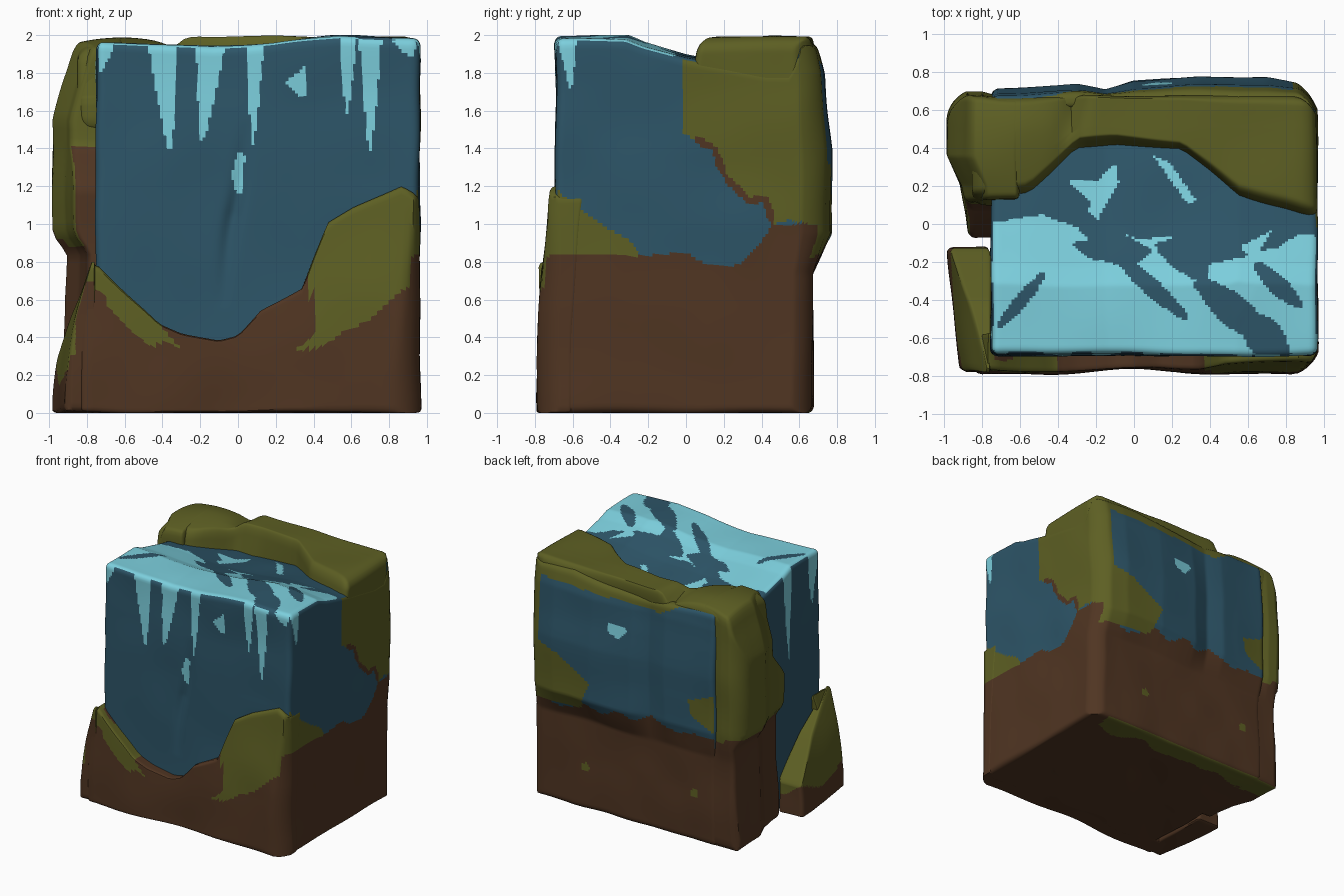
import bpy
import bmesh
import math
from mathutils import Vector, noise

default_cube = bpy.data.objects.get("Cube")
if default_cube:
    bpy.data.objects.remove(default_cube, do_unlink=True)

WATER, FOAM, MOSS, SOIL = range(4)


def make_material(name, red, green, blue):
    linear = [((c / 255 + 0.055) / 1.055) ** 2.4 for c in (red, green, blue)]
    material = bpy.data.materials.new(name)
    material.use_nodes = True
    material.diffuse_color = (*linear, 1)
    material.node_tree.nodes["Principled BSDF"].inputs["Base Color"].default_value = (*linear, 1)
    return material


materials = [make_material("deep water blue", 45, 85, 104),
             make_material("pale foam blue", 124, 207, 221),
             make_material("moss green", 93, 95, 35),
             make_material("soil brown", 80, 53, 34)]


def lerp(points, t):
    """Piecewise linear profile."""
    if t <= points[0][0]:
        return points[0][1]
    for (a, start), (b, end) in zip(points, points[1:]):
        if t <= b:
            return start + (end - start) * (t - a) / (b - a)
    return points[-1][1]


def inside(outline, x, y):
    """Even-odd test of a point against an outline."""
    result = False
    for (ax, ay), (bx, by) in zip(outline, outline[1:] + outline[:1]):
        if (ay > y) != (by > y) and x < ax + (bx - ax) * (y - ay) / (by - ay):
            result = not result
    return result


def near(start, end, width, x, y):
    """Tapered brush stroke between two points."""
    a, b, p = Vector(start), Vector(end), Vector((x, y))
    along = max(0, min(1, (p - a).dot(b - a) / max((b - a).length_squared, 1e-6)))
    return (p - a.lerp(b, along)).length < width * (0.5 + math.sin(along * math.pi) / 2)


def drip(top, tip, tip_z, half_width, across, z):
    """Icicle-shaped mark that hangs from the upper edge."""
    t = (z - tip_z) / (1.98 - tip_z)
    return t > 0 and abs(across - tip - (top - tip) * t) < half_width * t ** 0.7


def round_plan(p):
    """Soften the four upright corners of the whole block."""
    core = Vector((max(-.81, min(.8, p.x)), max(-.62, min(.51, p.y)), p.z))
    offset = p - core
    if offset.x and offset.y and offset.length > .17:
        p = core + offset.normalized() * .17
    return p


def round_mound(p):
    """Dome the left mound of the ridge, shared with the column below it."""
    fall = ((p.x + .62) / .4) ** 2 + ((p.y - .42) / .4) ** 2
    p.z -= .1 * min(1.2, fall) * max(0, p.z - 1.6) / .4 * lerp([(-.4, 1), (-.3, 0)], p.x)
    return p


def side_of(normal):
    axis = max(range(3), key=lambda i: abs(normal[i]))
    return (("left", "right"), ("front", "back"), ("under", "top"))[axis][normal[axis] > 0]


def make_part(name, low, high, radius, cuts, shape, paint):
    """Rounded box, reshaped and painted by rules."""
    low, high = Vector(low), Vector(high)
    bm = bmesh.new()
    bmesh.ops.create_cube(bm, size=1)
    bmesh.ops.subdivide_edges(bm, edges=bm.edges[:], cuts=cuts, use_grid_fill=True)
    for v in bm.verts:
        p = Vector(low[i] + (v.co[i] + 0.5) * (high[i] - low[i]) for i in range(3))
        core = Vector(max(low[i] + radius, min(high[i] - radius, p[i])) for i in range(3))
        p = shape(core + (p - core).normalized() * radius)
        p += noise.noise_vector(p * 2.6) * 0.014
        v.co = (p.x, p.y, max(0, min(2, p.z)))
    bm.normal_update()
    for face in bm.faces:
        face.material_index = paint(face.calc_center_median(), side_of(face.normal))
    mesh = bpy.data.meshes.new(name)
    bm.to_mesh(mesh)
    bm.free()
    for material in materials:
        mesh.materials.append(material)
    obj = bpy.data.objects.new(name, mesh)
    bpy.context.collection.objects.link(obj)
    bpy.ops.object.select_all(action="DESELECT")
    obj.select_set(True)
    bpy.context.view_layer.objects.active = obj
    bpy.ops.object.shade_smooth_by_angle(angle=math.radians(40))


# Water block: sunken pool on top, bulging back
pool_height = [(-.32, 1.97), (-.22, 1.93), (0, 1.87), (.4, 1.79), (.52, 1.79), (.6, 1.93)]
lip_height = [(-.75, 0), (-.15, -.03), (.2, -.01), (.55, .03), (.95, .01)]
bulge_across = [(-.9, .03), (-.5, .05), (-.3, .06), (-.15, .03), (0, .08), (.35, .11), (.7, .1), (.95, .05)]
bulge_up = [(.74, 0), (.95, 1), (1.4, .95), (1.8, .6), (1.95, .2)]


def shape_water(p):
    p = round_plan(p)
    p.z *= (lerp(pool_height, p.y) + lerp(lip_height, p.x)) / 1.97
    if p.y > 0:
        p.y += p.y / .67 * lerp(bulge_across, p.x) * lerp(bulge_up, p.z)
    elif p.y < -.6:
        fold = p.x + .08 - (p.z - .6) * .13
        p.y += .03 * math.exp(-(fold / .04) ** 2) * max(0, 1 - abs(p.z - 1.05) / .5)
    return p


foam_sheet = [(-.8, 0), (-.48, .05), (-.3, -.02), (-.23, -.08), (-.33, -.1), (-.24, -.18), (-.14, -.2), (-.02, -.24),
              (.1, -.14), (-.06, -.05), (.03, -.08), (.24, -.06), (.1, -.11), (.25, -.24), (.38, -.3), (.4, -.21),
              (.6, -.17), (.56, -.12), (.73, -.03), (.66, -.14), (.75, -.13), (.87, -.05), (1, -.07), (1, -.8), (-.8, -.8)]
foam_islands = [[(-.35, .23), (-.2, .22), (-.1, .32), (-.08, .22), (-.15, .1), (-.19, .02), (-.24, .06), (-.23, .12)],
                [(.1, .36), (.18, .33), (.33, .12), (.28, .11)]]
pool_strokes = [((-.7, -.53), (-.48, -.27), .035), ((-.08, -.18), (.26, -.48), .045),
                ((.36, -.32), (.7, -.6), .085), ((.6, -.5), (.78, -.7), .1),
                ((.65, -.22), (.86, -.42), .05), ((.14, -.14), (.4, -.31), .035)]
front_drips = [(-.4, -.36, 1.38, .08), (-.14, -.19, 1.43, .08), (.09, .08, 1.42, .05),
               (.58, .58, 1.57, .045), (.7, .7, 1.38, .06), (-.74, -.74, 1.8, .1), (.87, .92, 1.88, .07)]
front_spots = [[(.25, 1.75), (.36, 1.84), (.37, 1.68), (.33, 1.67)],
               [(-.04, 1.26), (0, 1.37), (.04, 1.37), (.02, 1.16), (-.01, 1.17)]]
side_moss = [(-.02, 2), (-.02, 1.48), (.15, 1.4), (.2, 1.28), (.33, 1.12), (.4, 1.16), (.46, 1), (.55, 1.02),
             (.9, .95), (.9, 2)]
side_bank = [(-.8, .84), (-.25, .83), (-.28, .9), (-.45, 1), (-.6, 1.1), (-.7, 1.2), (-.8, 1.2)]
side_soil = [(-.8, .84), (-.25, .83), (0, .85), (.1, .79), (.28, .78), (.38, .88), (.46, 1), (.9, 1), (.9, 0), (-.8, 0)]
soil_rim = [(.05, 1.45), (.15, 1.4), (.2, 1.26), (.33, 1.12), (.42, 1.14), (.46, 1)]
back_moss = [[(1, 1.38), (.65, 1.28), (.35, 1.1), (.45, .86), (1, .82)],
             [(-.52, 1.18), (-.55, 1.05), (-.8, .93), (-.8, 1.28)]]
back_rim = [(-.7, 1.94), (-.4, 1.9), (-.25, 1.82), (.9, 1.86)]
back_foam = [(.2, 1.64), (.02, 1.62), (.1, 1.53), (.19, 1.55)]


def paint_water(p, side):
    x, y, z = p
    if side == "top":
        if y > .55:
            return MOSS if z > lerp(back_rim, x) else WATER
        foam = inside(foam_sheet, x, y) and not any(near(*s, x, y) for s in pool_strokes)
        return FOAM if foam or any(inside(o, x, y) for o in foam_islands) else WATER
    if side == "front":
        foam = any(drip(*d, x, z) for d in front_drips) or any(inside(o, x, z) for o in front_spots)
        return FOAM if foam else WATER
    if side == "left":
        return FOAM if drip(-.25, -.28, 1.2, .06, y, z) or drip(-.6, -.58, 1.55, .07, y, z) else WATER
    if side == "right":
        if any(near(a, b, .02, y, z) for a, b in zip(soil_rim, soil_rim[1:])):
            return SOIL
        if inside(side_moss, y, z) or inside(side_bank, y, z):
            return MOSS
        if inside(side_soil, y, z):
            return SOIL
        return FOAM if drip(-.63, -.61, 1.72, .05, y, z) else WATER
    if side == "under":
        return MOSS if y > .5 + .1 * noise.noise(p * 4) and x < .8 else SOIL
    # back face
    if any(inside(o, x, z) for o in back_moss) or (x > .84 and z > .95) or (x < -.74 and z > .9):
        return MOSS
    if z < .9 - .04 * x + .08 * noise.noise(p * 5):
        specks = ((.45, .35), (-.55, .4))
        return MOSS if any(math.hypot(x - a, z - b) < .035 for a, b in specks) else SOIL
    if z > lerp(back_rim, x):
        return MOSS
    return FOAM if inside(back_foam, x, z) else WATER


make_part("water_block", (-.75, -.69, 0), (.96, .67, 1.97), .04, 108, shape_water, paint_water)

# Mossy ridge behind the pool, creased between its two mounds
ridge_edge = [(-.75, .1), (-.55, .13), (-.3, .38), (-.1, .4), (.25, .37), (.4, .25), (.55, .12), (.8, .05), (.97, -.01)]


def shape_ridge(p):
    edge = lerp(ridge_edge, p.x) + .15 * max(0, p.z - 1.65)
    p.y = edge + p.y * (.675 - edge)
    if p.z > 1.7:
        crease = math.exp(-((p.x + .38 - .1 * p.y) / .05) ** 2)
        p.z -= crease * (.03 + .3 * max(0, p.y - .45)) + .02 * max(0, .5 - p.y)
    return round_plan(round_mound(p))


make_part("moss_ridge", (-.85, 0, 1.5), (.957, 1, 1.99), .08, 44, shape_ridge, lambda p, side: MOSS)

# Soil bank along the front
bank_height = [(-.83, .6), (-.76, .8), (-.6, .64), (-.42, .47), (-.3, .42), (-.1, .38), (0, .41), (.12, .55),
               (.35, .66), (.47, 1), (.6, 1.08), (.87, 1.2), (.96, 1.15)]
bank_moss = [[(-.84, .66), (-.8, .9), (-.6, .7), (-.42, .48), (-.3, .33), (-.38, .38), (-.46, .35), (-.55, .42),
              (-.68, .55), (-.72, .64)],
             [(.3, .33), (.42, .43), (.42, .58), (.36, .67), (.46, 1.2), (1, 1.3), (1, .74), (.8, .6), (.7, .5),
              (.55, .42), (.42, .34)]]


def shape_bank(p):
    p.z *= lerp(bank_height, p.x)
    p.y += .05 * p.z ** 2 + .03 * math.exp(-(p.x / .25) ** 2)
    return round_plan(p)


def paint_bank(p, side):
    if side == "right":
        return MOSS if p.z > .83 else SOIL
    return MOSS if any(inside(o, p.x, p.z) for o in bank_moss) else SOIL


make_part("front_bank", (-.83, -.79, 0), (.963, -.6, 1), .025, 54, shape_bank, paint_bank)

# Sloping corner post, separated from the column by a slot
post_height = [(-.75, .8), (-.4, .55), (-.12, .25)]
post_reach = [(-.75, .92), (-.15, .98)]


def shape_post(p):
    p.z *= lerp(post_height, p.y)
    slope = (lerp(post_reach, p.y) - .755) / .225 * (1 - 1.4 * p.z ** 2)
    p.x = -.755 + (p.x + .755) * slope
    return round_plan(p)


def paint_post(p, side):
    if side == "front":
        return MOSS if p.x < -.86 and p.z > .3 or p.z > .7 else SOIL
    return MOSS if p.z > .2 + .1 * noise.noise(p * 4) else SOIL


make_part("corner_post", (-.98, -.775, 0), (-.755, -.12, 1), .03, 30, shape_post, paint_post)

# Tall column at the rear corner
column_side = [(0, .94), (.5, .91), (.85, .91), (.95, .98), (1.55, .98), (1.75, .93), (2, .86)]
column_front = [(0, -.06), (1.2, -.07), (1.42, .11), (2, .13)]
column_inset = [(-.1, .12), (.05, .1), (.2, .07), (.35, 0)]


def shape_column(p):
    front = lerp(column_front, p.z)
    p.y = front + p.y * (.665 - front)
    reach = lerp(column_side, p.z) - lerp(column_inset, p.y)
    p.x = -.6 + (p.x + .6) * (reach - .6) / .4
    p = round_plan(round_mound(p))
    p.y += .04 * max(0, p.y) * lerp(bulge_up, p.z) * lerp([(-.8, 1), (-.7, 0)], p.x)
    return p


def paint_column(p, side):
    if side == "under":
        return MOSS if p.y > .45 else SOIL
    limit = 1.38 if side == "front" and p.x > -.92 else .91
    return MOSS if p.z > limit + .06 * noise.noise(p * 5) else SOIL


make_part("rear_column", (-1, 0, 0), (-.6, 1, 1.99), .05, 44, shape_column, paint_column)
